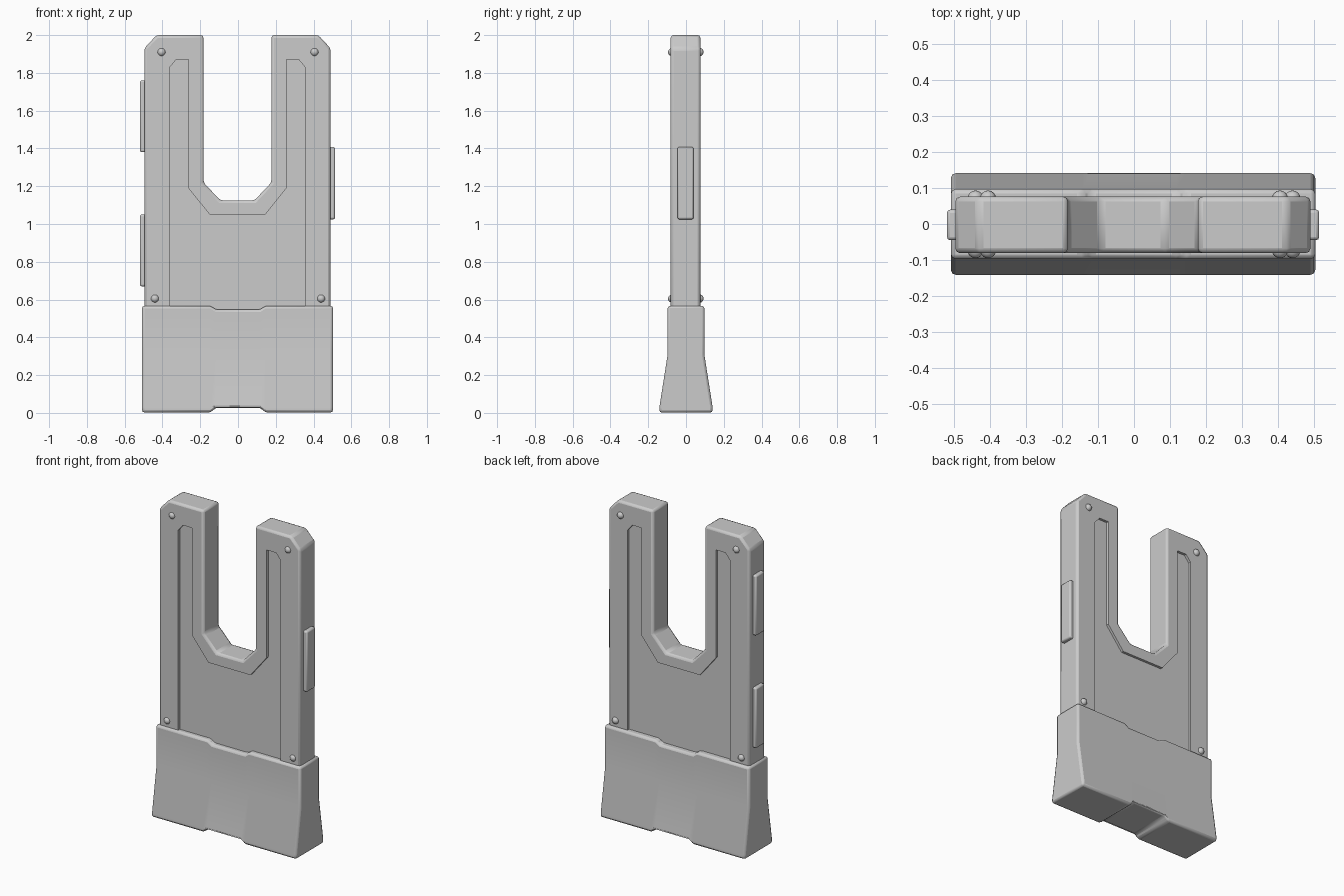
import bpy, bmesh
from mathutils import Vector

if "Cube" in bpy.data.objects:
    bpy.data.objects.remove(bpy.data.objects["Cube"])


def make_object(name, bm):
    bmesh.ops.recalc_face_normals(bm, faces=bm.faces)
    mesh = bpy.data.meshes.new(name)
    bm.to_mesh(mesh)
    bm.free()
    obj = bpy.data.objects.new(name, mesh)
    bpy.context.collection.objects.link(obj)
    return obj


def bevel(obj, width, segments=2):
    m = obj.modifiers.new("bevel", 'BEVEL')
    m.width, m.segments = width, segments
    m.limit_method = 'ANGLE'
    m.angle_limit = 0.5


def smooth(obj):
    bpy.ops.object.select_all(action='DESELECT')
    obj.select_set(True)
    bpy.context.view_layer.objects.active = obj
    bpy.ops.object.shade_smooth_by_angle(angle=0.6)


def extrude_xz(name, outline, y0, y1):
    bm = bmesh.new()
    face = bm.faces.new([bm.verts.new((x, y0, z)) for x, z in outline])
    new = bmesh.ops.extrude_face_region(bm, geom=[face])["geom"]
    bmesh.ops.translate(bm, vec=(0, y1 - y0, 0),
                        verts=[v for v in new if isinstance(v, bmesh.types.BMVert)])
    return make_object(name, bm)


def box(name, lo, hi):
    lo, hi = Vector(lo), Vector(hi)
    bm = bmesh.new()
    bmesh.ops.create_cube(bm, size=1)
    bmesh.ops.scale(bm, vec=hi - lo, verts=bm.verts)
    bmesh.ops.translate(bm, vec=(lo + hi) / 2, verts=bm.verts)
    return make_object(name, bm)


def mirrored(half, shift):
    return ([(-x + shift, z) for x, z in half]
            + [(x + shift, z) for x, z in reversed(half)])


# Forked plate
FRONT, BACK = -0.081, 0.076
plate = extrude_xz("forked_plate", mirrored(
    [(0.493, 0.45), (0.493, 1.93), (0.428, 2.0), (0.18, 2.0), (0.18, 1.22), (0.09, 1.125)],
    -0.003), FRONT, BACK)
bevel(plate, 0.014)

# Shallow recessed panel on both faces
panel = mirrored([(0.358, 0.40), (0.358, 1.83), (0.325, 1.87), (0.26, 1.87),
                  (0.26, 1.19), (0.147, 1.05)], -0.003)
depth = 0.016
for side, y0, y1 in (("front", -0.2, FRONT + depth), ("back", BACK - depth, 0.2)):
    cutter = extrude_xz("recess_cutter_" + side, panel, y0, y1)
    cutter.hide_render = True
    cutter.hide_set(True)
    cut = plate.modifiers.new("recess_" + side, 'BOOLEAN')
    cut.operation, cut.solver, cut.object = 'DIFFERENCE', 'EXACT', cutter
smooth(plate)

# Flared base with a shallow notch along its top and bottom
bm = bmesh.new()
rings = []
for x, n in ((-0.508, 0), (-0.145, 0), (-0.118, 1), (0.118, 1), (0.145, 0), (0.503, 0)):
    top, bottom = 0.567 - 0.02 * n, 0.002 + 0.025 * n
    profile = [(0.097, top), (0.097, 0.31), (0.141, 0.03), (0.141, bottom)]
    ring = [(y, z) for y, z in profile] + [(-y, z) for y, z in reversed(profile)]
    if n == 0:
        ring = [(y, z) for y, z in ring]
    rings.append([bm.verts.new((x, y, z)) for y, z in ring])
for a, b in zip(rings, rings[1:]):
    for i in range(len(a)):
        j = (i + 1) % len(a)
        bm.faces.new((a[i], a[j], b[j], b[i]))
bm.faces.new(rings[0])
bm.faces.new(rings[-1])
base = make_object("flared_base", bm)
m = base.modifiers.new("bevel", 'BEVEL')
m.width, m.segments, m.limit_method, m.angle_limit = 0.013, 2, 'ANGLE', 0.5
m.use_clamp_overlap = False
smooth(base)

# Side pads: two on the left edge, one on the right
for name, x0, x1, z0, z1 in (("left_pad_upper", -0.519, -0.47, 1.38, 1.76),
                             ("left_pad_lower", -0.519, -0.47, 0.67, 1.05),
                             ("right_pad", 0.47, 0.514, 1.025, 1.408)):
    pad = box(name, (x0, -0.045, z0), (x1, 0.04, z1))
    bevel(pad, 0.009)
    smooth(pad)

# Round rivets on both faces
for x, z in ((0.405, 1.91), (0.44, 0.605)):
    for sx in (-1, 1):
        for y in (FRONT + 0.008, BACK - 0.005):
            bm = bmesh.new()
            bmesh.ops.create_uvsphere(bm, u_segments=16, v_segments=10, radius=0.022)
            bmesh.ops.translate(bm, vec=(sx * x, y, z), verts=bm.verts)
            smooth(make_object("rivet", bm))
